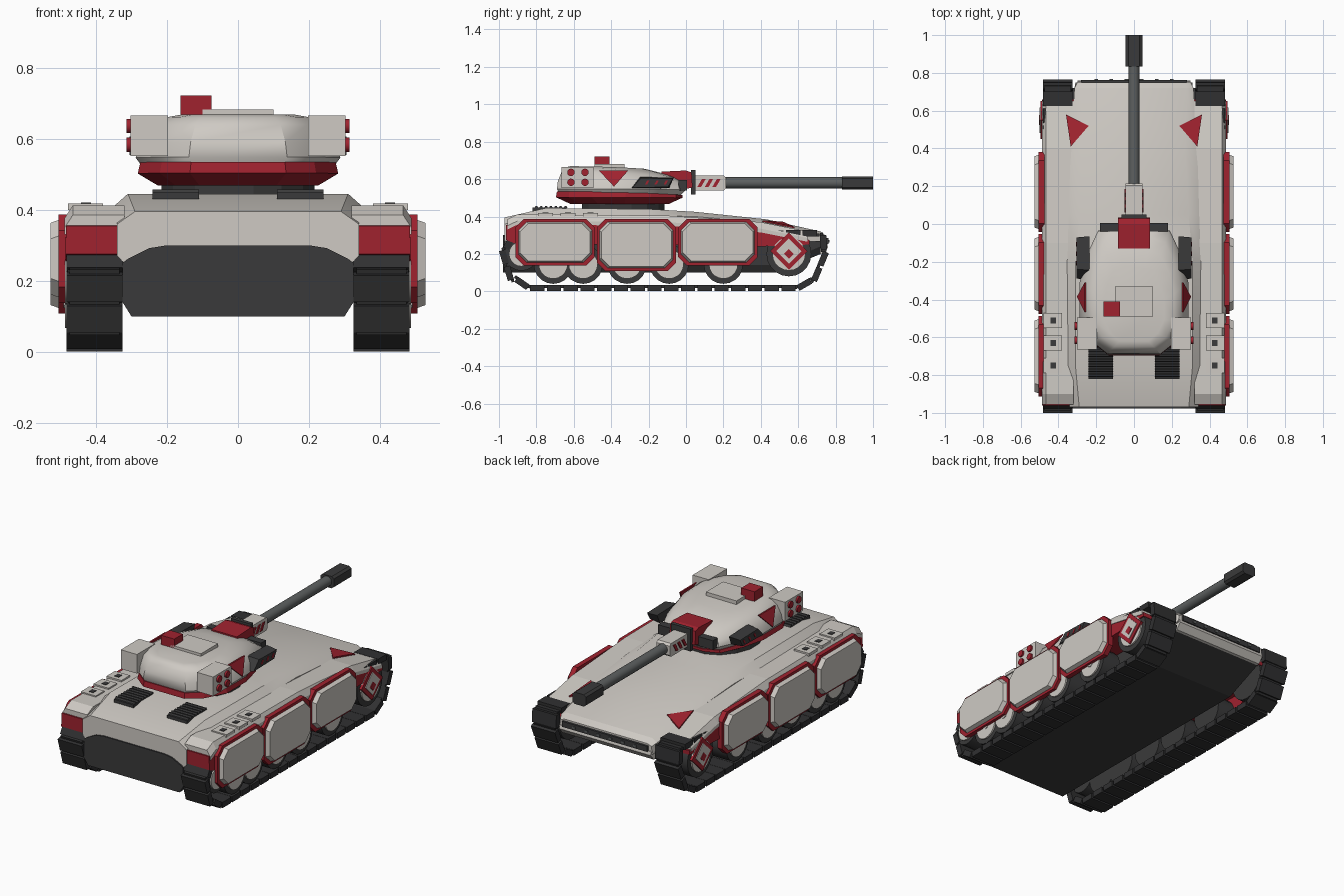
import bpy, bmesh, math
from mathutils import Matrix, Vector

if "Cube" in bpy.data.objects:
    bpy.data.objects.remove(bpy.data.objects["Cube"])


def material(name, r, g, b):
    m = bpy.data.materials.new(name)
    m.use_nodes = True
    m.diffuse_color = (r, g, b, 1)
    m.node_tree.nodes["Principled BSDF"].inputs["Base Color"].default_value = (r, g, b, 1)
    return m


LIGHT = material("warm light grey", .62, .59, .55)
RED = material("deep red", .35, .016, .028)
DARK = material("charcoal", .042, .042, .043)
TRACK = material("track black", .03, .03, .031)
STEEL = material("gun steel", .11, .118, .118)


def finish(name, bm, mat, smooth=None):
    bmesh.ops.recalc_face_normals(bm, faces=bm.faces)
    me = bpy.data.meshes.new(name)
    bm.to_mesh(me)
    bm.free()
    me.materials.append(mat)
    ob = bpy.data.objects.new(name, me)
    bpy.context.collection.objects.link(ob)
    if smooth:
        bpy.ops.object.select_all(action="DESELECT")
        ob.select_set(True)
        bpy.context.view_layer.objects.active = ob
        bpy.ops.object.shade_smooth_by_angle(angle=math.radians(smooth))
    return ob


def loft(name, rings, mat, smooth=None):
    """Skin a row of equal point rings and cap both ends."""
    bm = bmesh.new()
    rows = [[bm.verts.new(p) for p in ring] for ring in rings]
    n = len(rows[0])
    for a, b in zip(rows, rows[1:]):
        for i in range(n):
            j = (i + 1) % n
            bm.faces.new((a[i], a[j], b[j], b[i]))
    bm.faces.new(rows[0])
    bm.faces.new(rows[-1])
    return finish(name, bm, mat, smooth)


def side_plate(name, pts, x0, x1, mat, taper=1.0):
    """Extrude a (y, z) outline along x, shrinking the outer end by taper."""
    cy = sum(p[0] for p in pts) / len(pts)
    cz = sum(p[1] for p in pts) / len(pts)
    d = (1 - taper) * .3
    outer = [(x1, y - math.copysign(d, y - cy), z - math.copysign(d, z - cz)) for y, z in pts]
    return loft(name, [[(x0, y, z) for y, z in pts], outer], mat)


def box(name, x, y, z, mat):
    """Box from three (low, high) ranges."""
    ring = [(x[0], y[0]), (x[1], y[0]), (x[1], y[1]), (x[0], y[1])]
    return loft(name, [[(a, b, h) for a, b in ring] for h in z], mat)


def disc(name, x0, x1, y, z, r, mat, n=20):
    ring = [(y + r * math.cos(2 * math.pi * i / n), z + r * math.sin(2 * math.pi * i / n)) for i in range(n)]
    return loft(name, [[(x, a, b) for a, b in ring] for x in (x0, x1)], mat, 40 if n > 8 else None)


def chamfered(y0, y1, z0, z1, c):
    return [(y0 + c, z0), (y1 - c, z0), (y1, z0 + c), (y1, z1 - c),
            (y1 - c, z1), (y0 + c, z1), (y0, z1 - c), (y0, z0 + c)]


def mirrored(half):
    """Close a right-hand half outline across x = 0."""
    return half + [(-a, b) for a, b in reversed(half)]


# Hull: shoulder width, top width, shoulder height and top height along y
upper = [(-.97, .34, .29, .36, .395), (-.75, .355, .31, .405, .445), (-.2, .355, .31, .405, .44),
         (.05, .345, .29, .40, .425), (.43, .335, .27, .365, .385), (.72, .315, .28, .30, .32),
         (.75, .30, .27, .285, .295)]
loft("upper_hull", [[(x, y, z) for x, z in mirrored([(.31, .24), (ws, .27), (ws, zs), (wt, zt)])]
                    for y, ws, wt, zs, zt in upper], LIGHT, 25)
loft("lower_hull", [[(x, y, z) for x, z in mirrored([(.30, zb), (.325, zb + .04), (.325, .27)])]
                    for y, zb in [(-.962, .1), (.48, .1), (.72, .2)]], DARK)
rear = mirrored([(.30, .1), (.325, .14), (.325, .25), (.31, .262), (.25, .292), (.2, .30)])
loft("rear_plate", [[(x, y, z) for x, z in rear] for y in (-.978, -.955)], DARK)
side_plate("nose_chin", [(.66, .19), (.73, .2), (.76, .235), (.755, .255), (.68, .26)], -.3, .3, LIGHT)
box("nose_light_bar", (-.28, .28), (.72, .763), (.252, .285), DARK)
for i in range(6):
    x = -.2 + i * .08
    box("nose_lamp", (x - .01, x + .01), (.76, .767), (.262, .274), STEEL)

# Track path in (y, z)
path = [Vector(p) for p in [(-.84, .018), (.6, .018), (.69, .07), (.74, .19), (.735, .265), (.67, .31),
                            (.55, .31), (-.85, .285), (-.94, .27), (-.978, .2), (-.945, .09)]]


def track(s):
    bm = bmesh.new()
    loop = path + path[:1]
    total = sum((b - a).length for a, b in zip(loop, loop[1:]))
    count = 42
    pitch = total / count
    for i in range(count):
        d = (i + .5) * pitch
        for a, b in zip(loop, loop[1:]):
            if d <= (b - a).length:
                break
            d -= (b - a).length
        t = (b - a).normalized()
        p = a + t * d
        place = Matrix.Translation((s * .404, p.x, p.y)) @ Matrix.Rotation(math.atan2(t.y, t.x), 4, "X")
        # wide shoe plus a slim connecting link under it
        bmesh.ops.create_cube(bm, size=1, matrix=place @ Matrix.Diagonal((.158, pitch * .86, .034, 1)))
        bmesh.ops.create_cube(bm, size=1, matrix=place @ Matrix.Translation((0, 0, .008))
                              @ Matrix.Diagonal((.14, pitch * 1.15, .016, 1)))
    finish("track", bm, TRACK)


fender = [(-.955, .385), (-.9, .412), (-.1, .405), (.4, .37), (.65, .32)]
wheels = [(-.88, .2, .09), (-.71, .145, .105), (-.55, .145, .105), (-.315, .145, .105),
          (-.09, .145, .105), (.2, .145, .105), (.55, .2, .12)]
skirts = [(-.90, -.50, .15), (-.465, -.065, .12), (-.03, .37, .15)]

for s in (1, -1):
    track(s)
    # Fender with red sponson below
    loft("fender", [[(s * x, y, z) for x, z in [(.32, zt - .055), (.488, zt - .055), (.488, zt - .035),
                                                 (.465, zt), (.32, zt)]] for y, zt in fender], LIGHT)
    loft("sponson", [[(s * x, y, z) for x, z in [(.32, zb), (.486, zb), (.484, zt - .05), (.32, zt - .05)]]
                     for (y, zt), zb in zip([(-.962, .405)] + fender[1:-1] + [(.66, .325)],
                                            (.275, .25, .25, .24, .25))], RED)
    # Running gear
    for y, z, r in wheels:
        disc("wheel_tyre", s * .36, s * .478, y, z, r, DARK)
        disc("wheel_hub", s * .47, s * .487, y, z, r * .74, LIGHT)
        disc("wheel_cap", s * .48, s * .491, y, z, r * .2, LIGHT, 8)
    disc("drive_diamond", s * .48, s * .495, .55, .215, .1, RED, 4)
    disc("drive_diamond_face", s * .49, s * .499, .55, .215, .068, LIGHT, 4)
    disc("drive_diamond_core", s * .49, s * .503, .55, .2, .026, RED, 4)
    # Side skirts on red backing
    for y0, y1, z0 in skirts:
        side_plate("skirt_backing", chamfered(y0 - .012, y1 + .012, z0 - .012, .387, .045), s * .475, s * .505, RED)
        side_plate("skirt_panel", chamfered(y0, y1, z0, .375, .045), s * .495, s * .528, LIGHT, .96)
    # Front chevron on the glacis
    tri = [(.24, .52, .372), (.36, .58, .345), (.335, .41, .38)]
    loft("glacis_chevron", [[(s * x, y, z + h) for x, y, z in tri] for h in (-.008, 0)], RED)
    # Rear fender vents and engine grilles
    for y in (-.51, -.63, -.75):
        box("fender_vent", (s * .38, s * .478), (y - .04, y + .04), (.4, .418), LIGHT)
        box("fender_vent_hole", (s * .414, s * .442), (y - .016, y + .016), (.41, .421), DARK)
    box("engine_grille", (s * .11, s * .24), (-.82, -.64), (.43, .448), DARK)
    for i in range(7):
        y = -.81 + i * .026
        side_plate("grille_slat", [(y, .446), (y + .02, .446), (y + .014, .457), (y + .006, .457)],
                   s * .11, s * .24, DARK)

# Turret
loft("turret_ring", [[(.22 * math.cos(a), -.335 + .225 * math.sin(a), z)
                      for a in [math.pi * i / 8 + .2 for i in range(16)]] for z in (.43, .48)], DARK)


def plan(w, front, back, z, z_front):
    """Turret outline at one level, sloping down from z to z_front."""
    half = [(.48, 0), (.78, .1), (1, .28), (1, .55), (.88, .75), (.66, .95), (.35, 1)]
    return [(x * w, back + (front - back) * t, z + (z_front - z) * t * t) for x, t in mirrored(half)]


loft("turret_base", [plan(.225, -.09, -.62, .468, .468), plan(.282, -.02, -.695, .503, .5),
                     plan(.275, -.02, -.69, .535, .515)], RED)
loft("turret_shell", [plan(.265, -.03, -.675, .515, .512), plan(.288, 0, -.69, .548, .545),
                      plan(.278, -.01, -.685, .59, .575), plan(.25, -.07, -.665, .64, .612),
                      plan(.215, -.14, -.65, .66, .635), plan(.16, -.22, -.62, .669, .655)], LIGHT, 35)
box("roof_hatch", (-.1, .1), (-.49, -.33), (.65, .682), LIGHT)
box("roof_sight", (-.162, -.075), (-.49, -.41), (.65, .722), RED)

for s in (1, -1):
    # Rear launcher pods with red caps
    box("launcher_pod", (s * .197, s * .303), (-.665, -.495), (.552, .665), LIGHT)
    for y in (-.615, -.54):
        for z in (.583, .636):
            disc("launcher_cap", s * .3, s * .314, y, z, .02, RED, 12)
    # Cheek chevron, leaning with the shell
    tri = [(.262, -.465, .645), (.262, -.31, .645), (.302, -.385, .56)]
    loft("cheek_chevron", [[(s * (x + h), y, z) for x, y, z in tri] for h in (-.009, 0)], RED)
    # Sensor panel with red slashes
    side_plate("sensor_panel", [(-.295, .548), (-.09, .552), (-.065, .608), (-.245, .612)],
               s * .235, s * .305, DARK, .98)
    for y in (-.22, -.17, -.12):
        side_plate("sensor_slash", [(y, .57), (y + .012, .57), (y + .024, .592), (y + .012, .592)],
                   s * .3, s * .308, RED)
    # Sleeve slashes
    for y in (.06, .1, .14):
        side_plate("sleeve_slash", [(y, .557), (y + .02, .557), (y + .045, .6), (y + .025, .6)],
                   s * .04, s * .049, RED)

# Gun
side_plate("mantlet", [(-.13, .64), (.0, .646), (.03, .635), (.035, .555), (-.06, .535), (-.13, .55)],
           -.084, .084, RED)
box("mantlet_trunnion", (-.18, .18), (-.04, .005), (.54, .595), DARK)
box("mantlet_collar", (-.065, .065), (.028, .05), (.518, .65), DARK)
side_plate("gun_sleeve", chamfered(.03, .215, .54, .618, .012), -.044, .044, LIGHT)


def gun_tube(name, r, y0, y1, mat, n=12):
    ring = [(r * math.cos(2 * math.pi * i / n), .58 + r * math.sin(2 * math.pi * i / n)) for i in range(n)]
    loft(name, [[(x, y, z) for x, z in ring] for y in (y0, y1)], mat, 40)


gun_tube("barrel", .03, .2, .85, STEEL)
muzzle = mirrored([(.03, .545), (.044, .556), (.044, .604), (.03, .615)])
loft("muzzle_brake", [[(x, y, z) for x, z in muzzle] for y in (.835, 1.0)], DARK)
